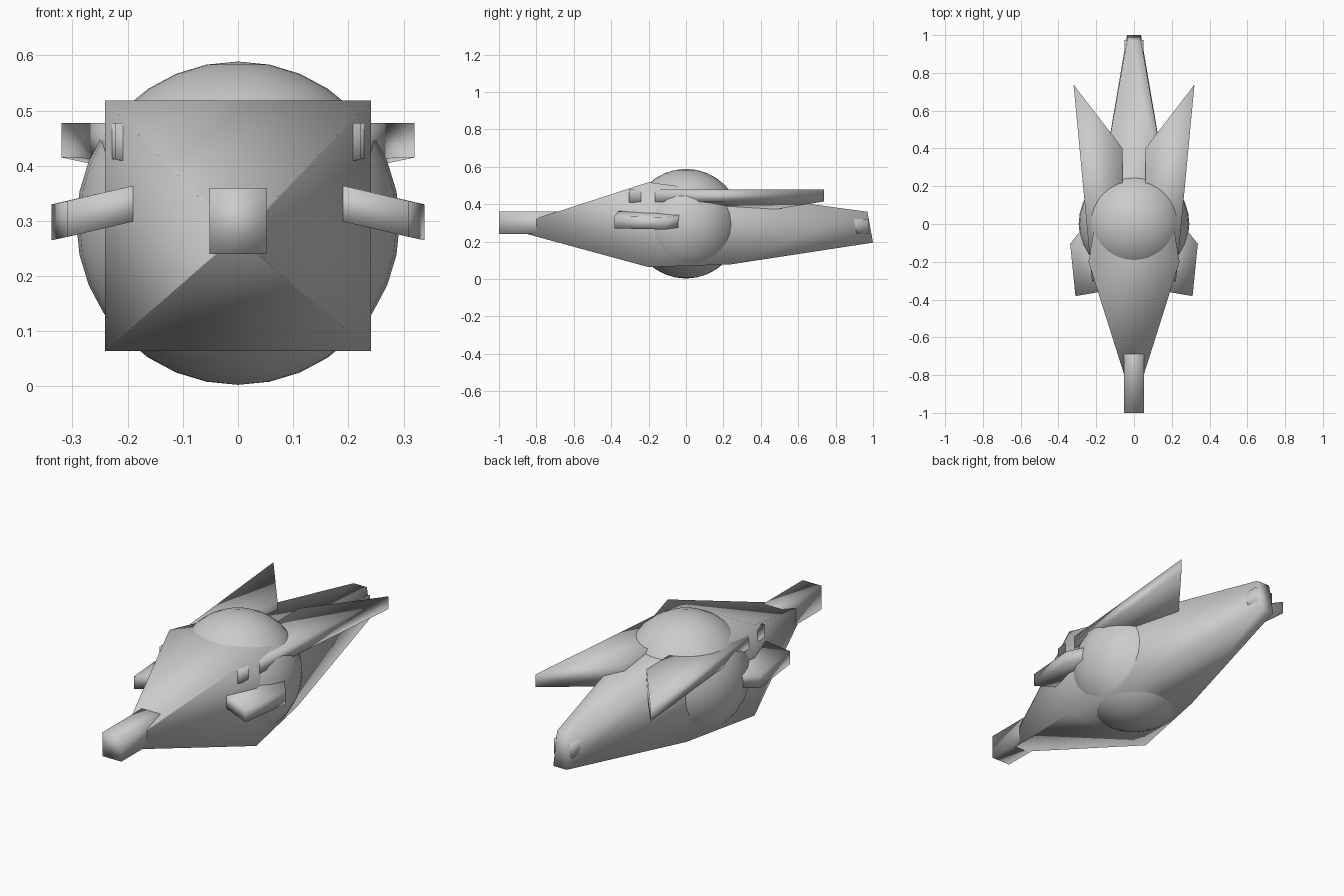
import bpy

if "Cube" in bpy.data.objects:
    bpy.data.objects.remove(bpy.data.objects["Cube"])


def make_mesh(name, verts, faces, mirror=False):
    me = bpy.data.meshes.new(name)
    me.from_pydata(verts, [], faces)
    me.update()
    ob = bpy.data.objects.new(name, me)
    bpy.context.collection.objects.link(ob)
    bpy.ops.object.select_all(action='DESELECT')
    bpy.context.view_layer.objects.active = ob
    ob.select_set(True)
    bpy.ops.object.mode_set(mode='EDIT')
    bpy.ops.mesh.select_all(action='SELECT')
    bpy.ops.mesh.normals_make_consistent(inside=False)
    bpy.ops.object.mode_set(mode='OBJECT')
    bpy.ops.object.shade_smooth()
    if mirror:
        mod = ob.modifiers.new("Mirror", 'MIRROR')
        mod.use_mirror_merge = False
    return ob


def loft(name, rings, mirror=False):
    """Skin a list of equal-length closed loops and cap both ends."""
    n = len(rings[0])
    verts = [p for r in rings for p in r]
    faces = [tuple(range(n)), tuple(range(len(verts) - n, len(verts)))]
    for k in range(len(rings) - 1):
        for i in range(n):
            j = (i + 1) % n
            faces.append((k * n + i, k * n + j, (k + 1) * n + j, (k + 1) * n + i))
    return make_mesh(name, verts, faces, mirror)


def section(w, yb, zb, yt, zt):
    """Rectangular cross-section with half width w, bottom and top edges."""
    return [(-w, yb, zb), (w, yb, zb), (w, yt, zt), (-w, yt, zt)]


# Hull: tapers to a slim nose, slanted tail
loft("hull", [
    section(0.004, -0.95, 0.268, -0.95, 0.275),
    section(0.241, -0.20, 0.064, -0.20, 0.518),
    section(0.167, 0.235, 0.078, 0.235, 0.459),
    section(0.037, 1.00, 0.195, 0.97, 0.36),
])

# Square nose barrel and tail block
loft("nose_block", [section(0.052, y, 0.24, y, 0.36) for y in (-1.0, -0.5)])
loft("tail_block", [section(0.05, y, 0.245, y, 0.32) for y in (0.75, 0.975)])

# Central sphere bulging through the hull
bpy.ops.mesh.primitive_uv_sphere_add(segments=32, ring_count=16, radius=0.293,
                                     location=(0, 0, 0.296))
bpy.context.object.name = "core_sphere"
bpy.ops.object.shade_smooth()

# Long swept rear fins, thicker towards the root
fin = [(0.222, -0.305, 0.412), (0.32, 0.738, 0.415),
       (0.06, 0.40, 0.36), (0.06, -0.27, 0.38)]
loft("rear_fin", [fin, [(x, y, 0.478) for x, y, z in fin]], True)

# Stubby front wings drooping outwards
wing = [(0.10, -0.345, 0.32), (0.31, -0.382, 0.271),
        (0.338, -0.105, 0.265), (0.16, 0.12, 0.304)]
loft("front_wing", [wing, [(x, y, z + 0.065) for x, y, z in wing]], True)
